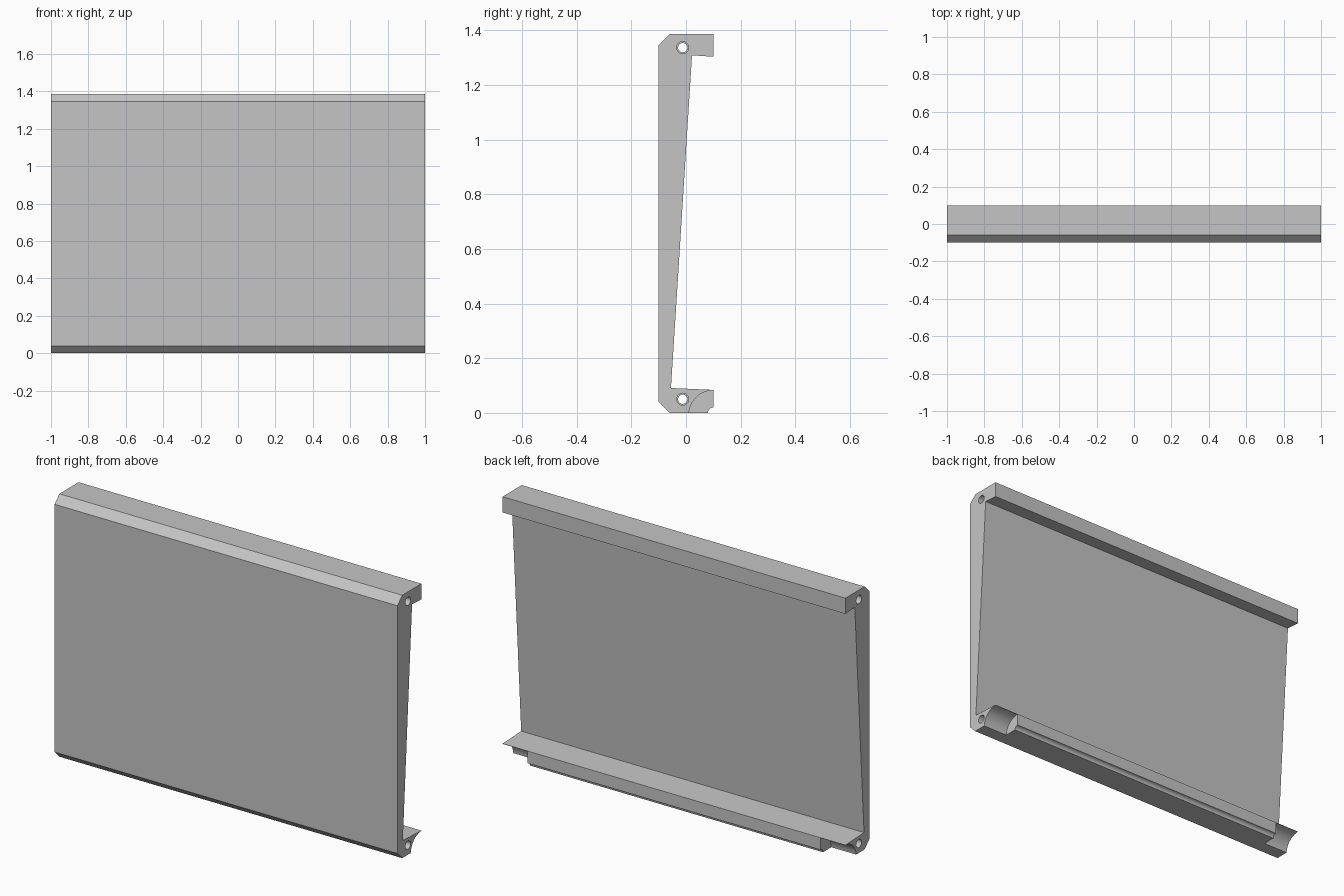
import bpy, bmesh, math
from mathutils import Matrix

if "Cube" in bpy.data.objects:
    bpy.data.objects.remove(bpy.data.objects["Cube"])

HEIGHT = 1.386
NOTCH_LEN = 0.145     # length of the scooped ends of the lower lip
HOLE_Y = -0.012

grey = bpy.data.materials.new("plain grey")
grey.diffuse_color = (0.56, 0.56, 0.56, 1)
grey.use_nodes = True
grey.node_tree.nodes["Principled BSDF"].inputs["Base Color"].default_value = grey.diffuse_color


def new_object(name, bm):
    bmesh.ops.recalc_face_normals(bm, faces=bm.faces)
    mesh = bpy.data.meshes.new(name)
    bm.to_mesh(mesh)
    bm.free()
    mesh.materials.append(grey)
    obj = bpy.data.objects.new(name, mesh)
    bpy.context.collection.objects.link(obj)
    return obj


def extrude_profile(name, points, half_length):
    """Sweep a (y, z) outline along x."""
    bm = bmesh.new()
    face = bm.faces.new([bm.verts.new((-half_length, y, z)) for y, z in points])
    out = bmesh.ops.extrude_face_region(bm, geom=[face])
    moved = [v for v in out["geom"] if isinstance(v, bmesh.types.BMVert)]
    bmesh.ops.translate(bm, verts=moved, vec=(2 * half_length, 0, 0))
    return new_object(name, bm)


def cut_rod(target, x0, x1, y, z, radius, segments):
    """Cut a round rod lying along x out of the target."""
    bm = bmesh.new()
    place = Matrix.Translation(((x0 + x1) / 2, y, z)) @ Matrix.Rotation(math.pi / 2, 4, 'Y')
    bmesh.ops.create_cone(bm, cap_ends=True, segments=segments, radius1=radius,
                          radius2=radius, depth=abs(x1 - x0), matrix=place)
    cutter = new_object("cutter", bm)
    cutter.hide_render = True
    mod = target.modifiers.new("cut", 'BOOLEAN')
    mod.operation = 'DIFFERENCE'
    mod.solver = 'EXACT'
    mod.object = cutter
    bpy.context.view_layer.objects.active = target
    bpy.ops.object.modifier_apply(modifier=mod.name)
    bpy.data.objects.remove(cutter)


# Panel outline: bevelled front, tapered back wall, top and bottom lips
groove = [(0.1 + 0.02 * math.cos(a), 0.02 * math.sin(a))
          for a in (math.pi - i * math.pi / 12 for i in range(7))]
outline = [(-0.1, 0.04), (-0.06, 0)] + groove + [
    (0.1, 0.084), (-0.055, 0.091), (0.022, 1.308), (0.1, 1.303),
    (0.1, HEIGHT), (-0.06, HEIGHT), (-0.1, HEIGHT - 0.04)]
panel = extrude_profile("panel", outline, 1.0)

# Scooped notches under both ends of the lower lip
for side in (-1, 1):
    cut_rod(panel, side * (1 - NOTCH_LEN), side * 1.1, 0.1, -0.007, 0.0895, 64)

# Pin holes running through both lips, wider at the ends
for z in (0.05, HEIGHT - 0.05):
    cut_rod(panel, -1.1, 1.1, HOLE_Y, z, 0.017, 32)
    for side in (-1, 1):
        cut_rod(panel, side * 0.86, side * 1.1, HOLE_Y, z, 0.022, 32)

# Smooth the curved cuts, keep the bevels crisp
bpy.ops.object.select_all(action='DESELECT')
panel.select_set(True)
bpy.context.view_layer.objects.active = panel
bpy.ops.object.shade_smooth_by_angle(angle=math.radians(25))
